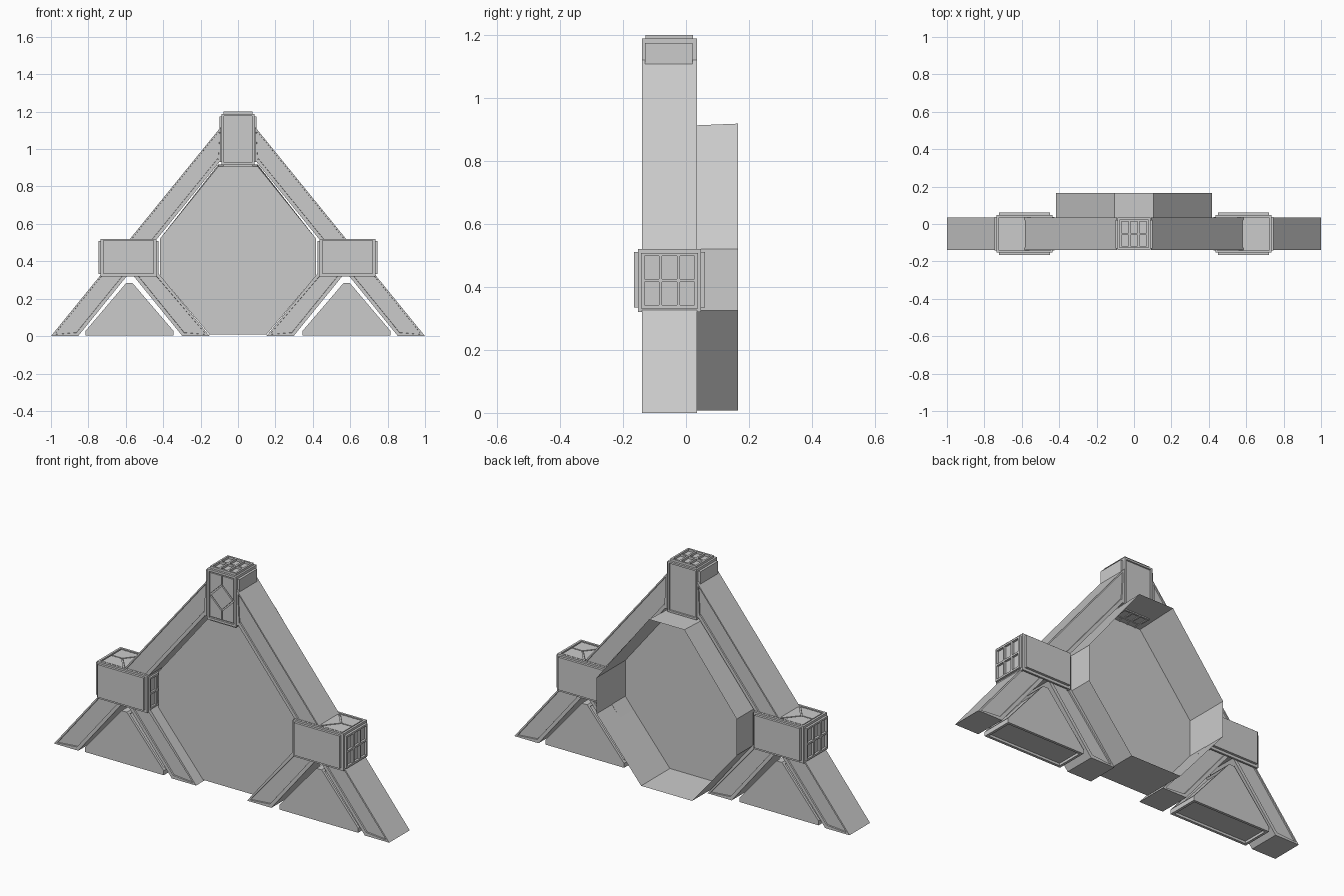
import bpy, bmesh
from mathutils import Matrix, Vector

if "Cube" in bpy.data.objects:
    bpy.data.objects.remove(bpy.data.objects["Cube"])

XZ = Matrix(((1, 0, 0, 0), (0, 0, 1, 0), (0, 1, 0, 0), (0, 0, 0, 1)))  # profile (x, z), depth y


def frame(u, v, w, c):
    m = Matrix((u, v, w)).transposed().to_4x4()
    m.translation = Vector(c)
    return m


def add_prism(bm, pts, d0, d1, mat):
    a = [bm.verts.new(mat @ Vector((x, y, d0))) for x, y in pts]
    b = [bm.verts.new(mat @ Vector((x, y, d1))) for x, y in pts]
    n = len(pts)
    fs = [bm.faces.new(a[::-1]), bm.faces.new(b)]
    fs += [bm.faces.new((a[i], a[(i + 1) % n], b[(i + 1) % n], b[i])) for i in range(n)]
    bmesh.ops.recalc_face_normals(bm, faces=fs)
    return fs


def add_box(bm, lo, hi, mat):
    return add_prism(bm, [(lo[0], lo[1]), (hi[0], lo[1]), (hi[0], hi[1]), (lo[0], hi[1])],
                     lo[2], hi[2], mat)


def recess(bm, faces, thick, depth):
    """Flat frame with a straight-walled sunken panel."""
    bm.normal_update()
    bmesh.ops.inset_individual(bm, faces=faces, thickness=thick, depth=0)
    bmesh.ops.inset_individual(bm, faces=faces, thickness=0.0015, depth=-depth)


def finish(name, bm, mirror=False):
    me = bpy.data.meshes.new(name)
    bm.normal_update()
    bm.to_mesh(me)
    bm.free()
    ob = bpy.data.objects.new(name, me)
    bpy.context.collection.objects.link(ob)
    if mirror:
        mod = ob.modifiers.new("mirror", 'MIRROR')
        mod.use_axis = (True, False, False)
    return ob


def beam(name, pts, pick, thick, depth):
    """Straight prism with recessed panels on the picked faces."""
    bm = bmesh.new()
    fs = add_prism(bm, pts, -0.14, 0.035, XZ)
    recess(bm, [fs[i] for i in pick], thick, depth)
    return finish(name, bm, True)


def block(name, mat, L, T, H, mirror=False):
    """Joint block: length u, thickness v (side plates), height w (diamond panels)."""
    l, t, h = L / 2, T / 2, H / 2
    bm = bmesh.new()
    r = 0.010
    core = add_box(bm, (-l, -t, -h), (l, t, h - r), mat)
    down = mat.to_3x3() @ Vector((0, 0, -1))
    bm.normal_update()
    recess(bm, [max(core, key=lambda f: f.normal.dot(down))], 0.014, 0.007)
    # rim around the diamond face, then diamond and four corner panels
    e = 0.012
    for lo, hi in (((-l, -t), (l, -t + e)), ((-l, t - e), (l, t)),
                   ((-l, -t + e), (-l + e, t - e)), ((l - e, -t + e), (l, t - e))):
        add_box(bm, (*lo, h - r), (*hi, h), mat)
    g, du, dv = 0.006, 0.07, t - e - 0.006
    add_prism(bm, [(du - g, 0), (0, dv - g), (g - du, 0), (0, g - dv)], h - r, h - 0.002, mat)
    a, b = l - e - g, t - e - g
    for su in (-1, 1):
        for sv in (-1, 1):
            pts = [(a, g / 2), (a, b), (g, b), (g, dv), (du, g / 2)]
            add_prism(bm, [(su * x, sv * y) for x, y in pts], h - r, h - 0.002, mat)
    # stepped plates on both thickness sides
    for s in (-1, 1):
        lo, hi = sorted((s * (t - 0.001), s * (t + 0.013)))
        add_box(bm, (-l + 0.014, lo, -h + 0.014), (l - 0.014, hi, h - 0.01), mat)
    # six-pane grid on both ends
    p, q, bar = t - 0.01, h - 0.012, 0.005
    step = (2 * p - 2 * bar) / 3
    for lo, hi in ((l, l + 0.012), (-l - 0.010, -l)):
        for i in range(4):
            v = -p + bar + i * step
            add_box(bm, (lo, v - bar, -q), (hi, v + bar, q), mat)
        for i in range(3):
            w = -q + bar + i * (q - bar)
            for k in range(3):
                v = -p + bar + k * step
                add_box(bm, (lo, v + bar, w - bar), (hi, v + step - bar, w + bar), mat)
    return finish(name, bm, mirror)


# Long outer beams and short inner legs
beam("outer_beam", [(1, 0), (0.855, 0), (0.10, 0.93), (0.09, 0.93), (0.09, 1.12)],
     (0, 1), 0.02, 0.007)
beam("inner_leg", [(0.152, 0), (0.297, 0), (0.572, 0.338), (0.572, 0.36), (0.445, 0.36)],
     (0, 1), 0.02, 0.007)

# Triangular infill between the legs, with sunken panels on its three long sides
beam("triangle_infill", [(0.815, 0.004), (0.345, 0.004), (0.345, 0.028), (0.565, 0.285),
                         (0.597, 0.285), (0.815, 0.028)], (2, 4, 6), 0.02, 0.012)

# Joint blocks
block("side_joint", frame((1, 0, 0), (0, 1, 0), (0, 0, 1), (0.585, -0.0525, 0.42)),
      0.30, 0.20, 0.20, True)
block("top_joint", frame((0, 0, 1), (1, 0, 0), (0, -1, 0), (0, -0.0525, 1.052)),
      0.272, 0.174, 0.175)

# Open-backed octagonal tray with its central panel
half = [(0.152, 0.008), (0.418, 0.325), (0.418, 0.52), (0.105, 0.912)]
ring = half + [(-x, z) for x, z in half[::-1]]
bm = bmesh.new()
inner = [bm.verts.new((x, -0.08, z - (0.004 if z > 0.9 else 0))) for x, z in ring]
rim = [bm.verts.new((x, 0.165, z + (0.006 if z > 0.9 else 0))) for x, z in ring]
bm.faces.new(inner)
for i in range(8):
    j = (i + 1) % 8
    bm.faces.new((inner[j], inner[i], rim[i], rim[j]))
finish("center_tray", bm)
